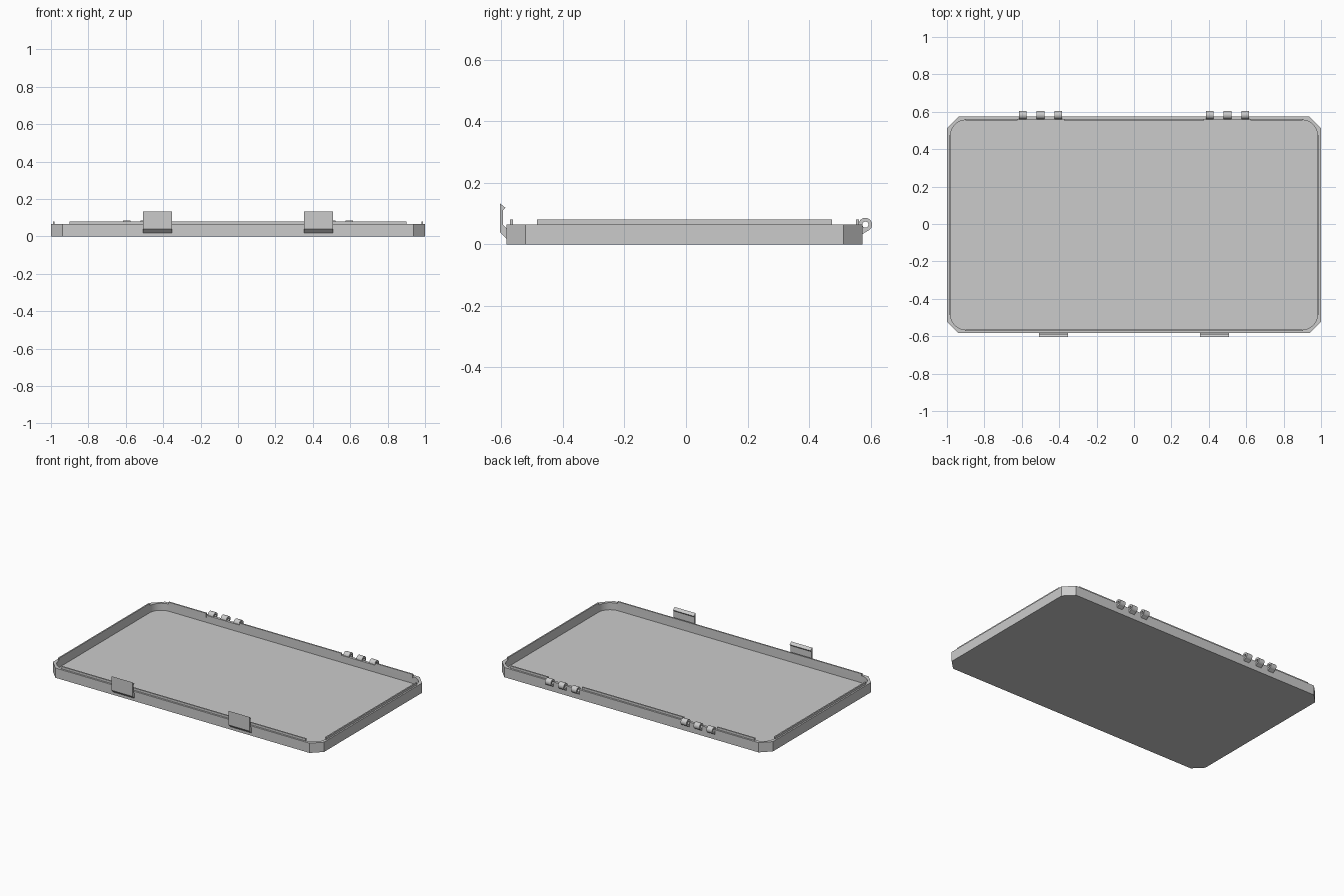
import bpy, bmesh, math
from mathutils import Vector

if "Cube" in bpy.data.objects:
    bpy.data.objects.remove(bpy.data.objects["Cube"])

grey = bpy.data.materials.new("plain_grey")
grey.diffuse_color = (0.6, 0.6, 0.6, 1)
grey.use_nodes = True
grey.node_tree.nodes["Principled BSDF"].inputs["Base Color"].default_value = grey.diffuse_color

CY = -0.005                 # tray centre in y
HX, HY = 1.0, 0.579         # tray half sizes
WALL, FLOOR, RIM, RIDGE = 0.018, 0.018, 0.065, 0.08


def finish(bm, name, smooth=False):
    bmesh.ops.recalc_face_normals(bm, faces=bm.faces[:])
    me = bpy.data.meshes.new(name)
    bm.to_mesh(me)
    bm.free()
    me.materials.append(grey)
    ob = bpy.data.objects.new(name, me)
    bpy.context.collection.objects.link(ob)
    if smooth:
        bpy.context.view_layer.objects.active = ob
        ob.select_set(True)
        bpy.ops.object.shade_smooth_by_angle(angle=math.radians(35))
        ob.select_set(False)
    return ob


def box(name, x0, x1, y0, y1, z0, z1):
    bm = bmesh.new()
    bmesh.ops.create_cube(bm, size=1)
    for v in bm.verts:
        v.co = Vector(((x0 + x1) / 2 + v.co.x * (x1 - x0),
                       (y0 + y1) / 2 + v.co.y * (y1 - y0),
                       (z0 + z1) / 2 + v.co.z * (z1 - z0)))
    return finish(bm, name)


def prism_x(name, profile, x0, x1):
    """Extrude a (y, z) profile along x."""
    bm = bmesh.new()
    face = bm.faces.new([bm.verts.new((x0, y, z)) for y, z in profile])
    ext = bmesh.ops.extrude_face_region(bm, geom=[face])
    bmesh.ops.translate(bm, vec=(x1 - x0, 0, 0),
                        verts=[g for g in ext["geom"] if isinstance(g, bmesh.types.BMVert)])
    return finish(bm, name)


def corner_loop(hx, hy, r, steps):
    """Outline with the same number of points on each corner arc."""
    pts = []
    for k, (sx, sy) in enumerate([(1, 1), (-1, 1), (-1, -1), (1, -1)]):
        for i in range(steps + 1):
            a = math.radians(90 * k + 90 * i / steps)
            pts.append((sx * (hx - r) + r * math.cos(a),
                        CY + sy * (hy - r) + r * math.sin(a)))
    return pts


# Tray: chamfered outside, rounded cavity inside
bm = bmesh.new()
N = 8
outer = corner_loop(HX, HY, 0.0625, 1)
inner = corner_loop(HX - WALL, HY - WALL, 0.085, N)


def ring(pts, z):
    return [bm.verts.new((x, y, z)) for x, y in pts]


def walls(a, b):
    for i in range(len(a)):
        j = (i + 1) % len(a)
        bm.faces.new((a[i], a[j], b[j], b[i]))


ob_, ot = ring(outer, 0), ring(outer, RIM)
it, ib = ring(inner, RIM), ring(inner, FLOOR)
walls(ob_, ot)
walls(it, ib)
bm.faces.new(ob_)
bm.faces.new(ib)
for c in range(4):          # rim top, fanned around each corner
    a, b, n = ot[2 * c], ot[2 * c + 1], ot[(2 * c + 2) % 8]
    s = c * (N + 1)
    half = s + N // 2
    for i in range(s, s + N):
        bm.faces.new((a if i < half else b, it[i], it[i + 1]))
    bm.faces.new((a, it[half], b))
    bm.faces.new((b, it[s + N], it[(s + N + 1) % len(it)], n))
finish(bm, "tray", smooth=True)

# Thin sealing ridges along the inner edge of the rim
T = 0.009
for s, side in ((-1, "left"), (1, "right")):
    xs = sorted((s * (HX - WALL - 0.001), s * (HX - WALL + T - 0.001)))
    box(side + "_ridge", *xs, CY - 0.479, CY + 0.479, RIM - 0.012, RIDGE)
yf = CY - HY + WALL
box("front_ridge", -0.90, 0.90, yf - T + 0.003, yf + 0.003, RIM - 0.012, RIDGE)
yb = CY + HY - WALL
for i, (x0, x1) in enumerate([(-0.90, -0.622), (-0.375, 0.375), (0.622, 0.90)]):
    box(f"back_ridge_{i}", x0, x1, yb - 0.003, yb + T - 0.003, RIM - 0.012, RIDGE)


# Hinge knuckles: tube with a sloping support under it
HYC, HZC, RO, RI, SEG = 0.583, 0.064, 0.022, 0.010, 24


def knuckle(name, x):
    bm = bmesh.new()
    loops = []
    for px, r in ((x - 0.021, RO), (x + 0.021, RO), (x + 0.021, RI), (x - 0.021, RI)):
        loops.append([bm.verts.new((px, HYC + r * math.cos(2 * math.pi * i / SEG),
                                    HZC + r * math.sin(2 * math.pi * i / SEG)))
                      for i in range(SEG)])
    for k in range(4):
        a, b = loops[k], loops[(k + 1) % 4]
        for i in range(SEG):
            j = (i + 1) % SEG
            bm.faces.new((a[i], a[j], b[j], b[i]))
    finish(bm, name, smooth=True)
    prism_x(name + "_support", [(0.570, 0.031), (0.5985, 0.0485), (0.590, 0.0525),
                                (0.583, 0.0525), (0.570, 0.060)], x - 0.021, x + 0.021)


for s, side in ((-1, "left"), (1, "right")):
    for i in range(3):
        knuckle(f"{side}_hinge_{i}", s * (0.405 + 0.095 * i))
    # Snap latch with a hooked top and a sloping foot
    xs = sorted((s * 0.353, s * 0.508))
    prism_x(side + "_latch", [(-0.582, 0.017), (-0.605, 0.039), (-0.605, 0.133),
                              (-0.587, 0.119), (-0.595, 0.110), (-0.595, 0.064),
                              (-0.582, 0.050)], *xs)
